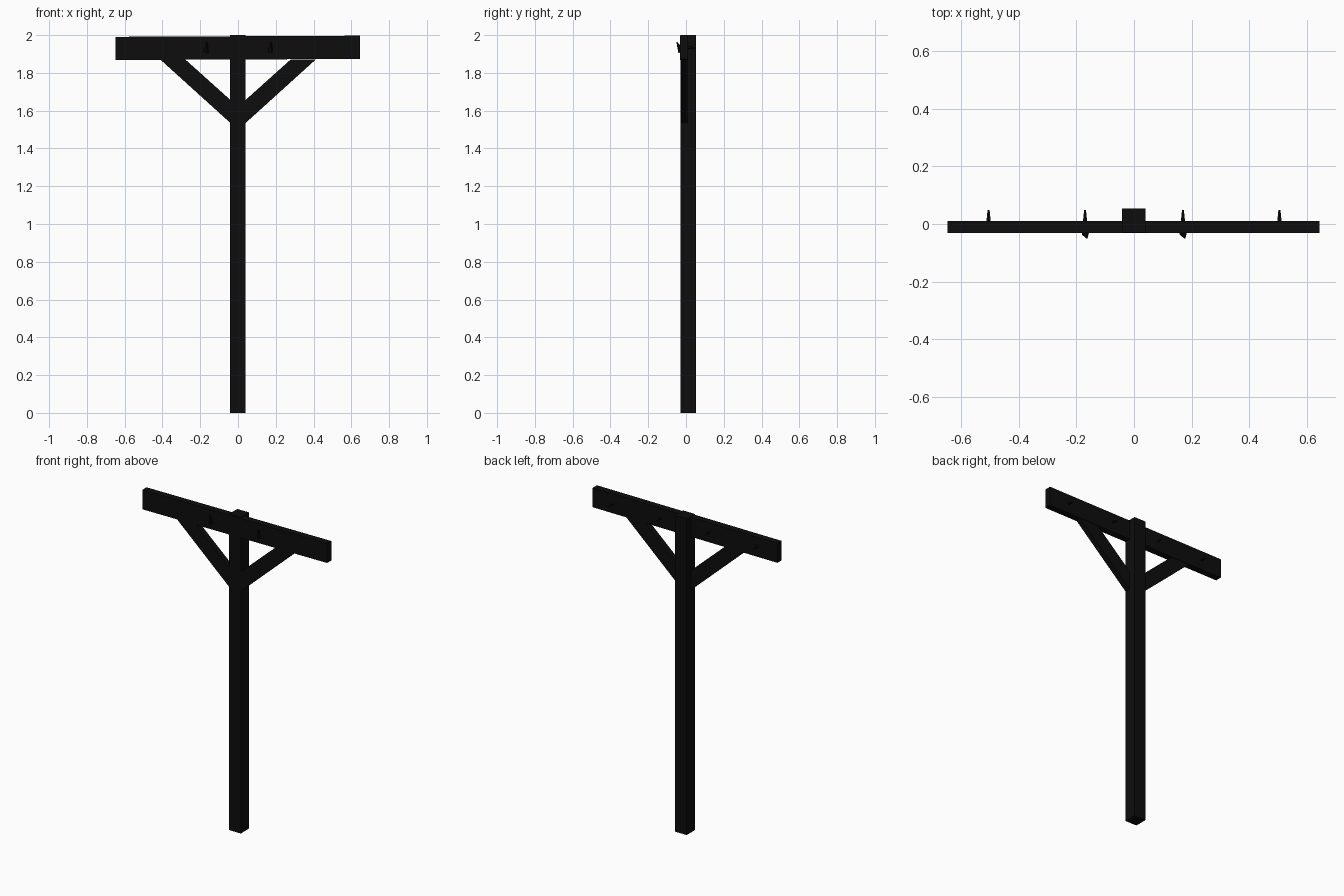
import bpy, bmesh, math
from mathutils import Vector

if "Cube" in bpy.data.objects:
    bpy.data.objects.remove(bpy.data.objects["Cube"])

wood = bpy.data.materials.new("dark_wood")
wood.diffuse_color = (0.004, 0.004, 0.004, 1)
wood.use_nodes = True
wood.node_tree.nodes["Principled BSDF"].inputs["Base Color"].default_value = wood.diffuse_color


def finish(name, bm):
    bmesh.ops.recalc_face_normals(bm, faces=bm.faces)
    me = bpy.data.meshes.new(name)
    bm.to_mesh(me)
    bm.free()
    me.materials.append(wood)
    ob = bpy.data.objects.new(name, me)
    bpy.context.collection.objects.link(ob)
    return ob


def plank(name, outline, y0, y1):
    """Extrude an (x, z) outline from y0 to y1."""
    bm = bmesh.new()
    face = bm.faces.new([bm.verts.new((x, y0, z)) for x, z in outline])
    ext = bmesh.ops.extrude_face_region(bm, geom=[face])
    verts = [v for v in ext["geom"] if isinstance(v, bmesh.types.BMVert)]
    bmesh.ops.translate(bm, vec=(0, y1 - y0, 0), verts=verts)
    return finish(name, bm)


def spike(name, base, tip, r0, r1):
    """Low-sided tapered spike between two points."""
    a, b = Vector(base), Vector(tip)
    bm = bmesh.new()
    bmesh.ops.create_cone(bm, cap_ends=True, segments=6, radius1=r0, radius2=r1,
                          depth=(b - a).length)
    ob = finish(name, bm)
    ob.location = (a + b) / 2
    ob.rotation_euler = (b - a).to_track_quat('Z', 'Y').to_euler()


# Upright post
plank("post", [(-0.042, 0), (0.04, 0), (0.04, 2), (-0.042, 2)], -0.029, 0.053)

# Crossbar let into the front of the post, very slightly tilted
plank("crossbar", [(-0.648, 1.868), (0.645, 1.874), (0.645, 1.997), (-0.648, 1.991)],
      -0.031, 0.011)

# Diagonal braces
for side, s in (("left", -1), ("right", 1)):
    plank(side + "_brace",
          [(s * 0.035, 1.53), (s * 0.413, 1.872), (s * 0.28, 1.872), (s * 0.035, 1.652)],
          -0.027, 0.008)

# Nails driven through the crossbar: small head in front, point behind
for i, x in enumerate((-0.505, -0.17, 0.17, 0.505)):
    inner = abs(x) < 0.3
    front = -0.046 if inner else -0.035
    spike(f"nail_{i}", (x, front + 0.01, 1.94), (x, 0.048, 1.93), 0.013, 0.004)
    if inner:
        spike(f"nail_head_{i}", (x, -0.028, 1.91), (x + 0.006, -0.048, 1.963), 0.014, 0.003)
